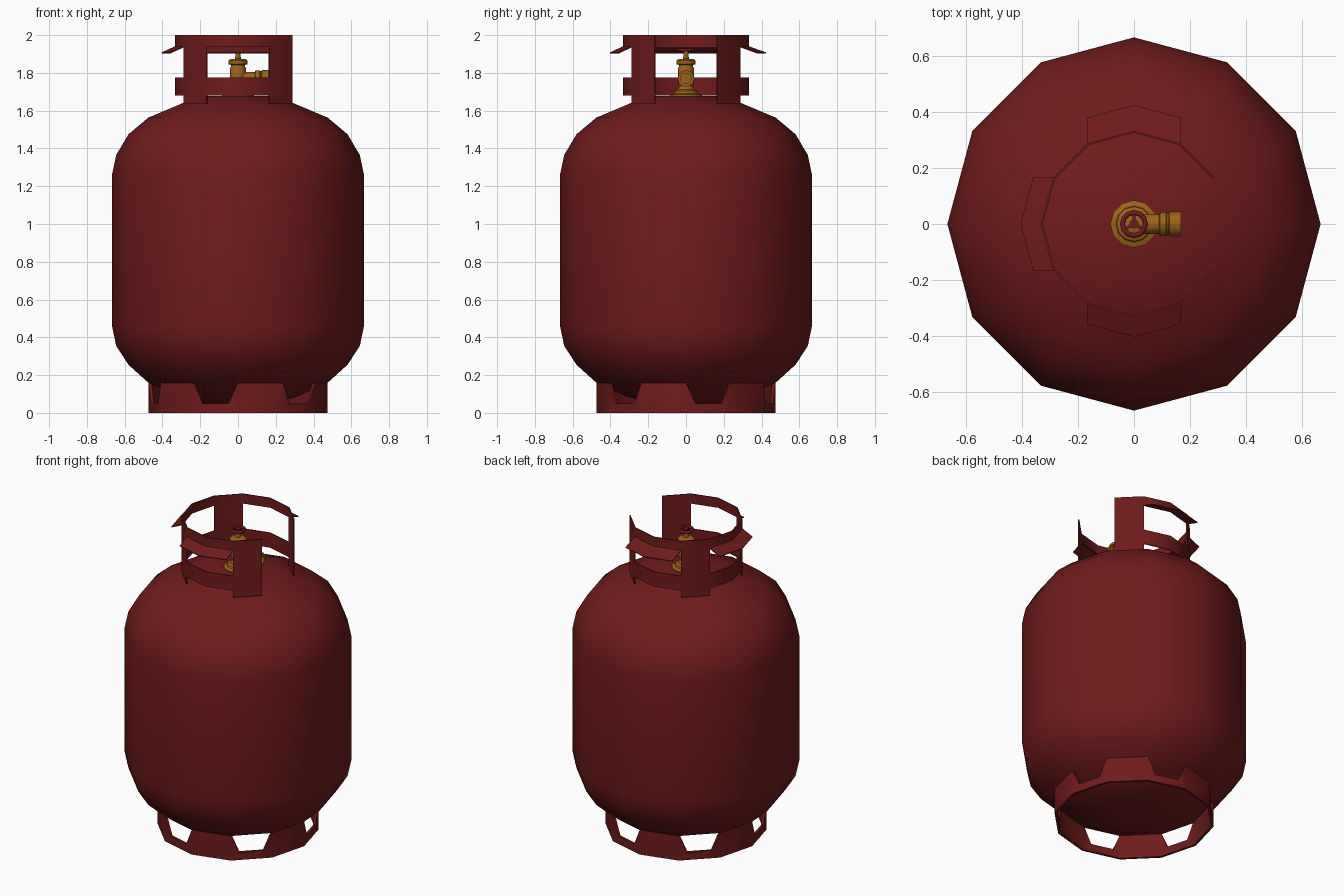
import bpy, bmesh
from math import sin, cos, radians
from mathutils import Matrix, Vector

if "Cube" in bpy.data.objects:
    bpy.data.objects.remove(bpy.data.objects["Cube"])


def material(name, rgb):
    m = bpy.data.materials.new(name)
    m.diffuse_color = (*rgb, 1)
    m.use_nodes = True
    m.node_tree.nodes["Principled BSDF"].inputs["Base Color"].default_value = m.diffuse_color
    return m


RED = material("red_paint", (0.16, 0.011, 0.011))
BRASS = material("brass", (0.33, 0.125, 0.01))


def finish(bm, name, mat, thickness=0, angle=35):
    bmesh.ops.remove_doubles(bm, verts=bm.verts, dist=1e-5)
    mesh = bpy.data.meshes.new(name)
    bm.to_mesh(mesh)
    bm.free()
    ob = bpy.data.objects.new(name, mesh)
    bpy.context.collection.objects.link(ob)
    mesh.materials.append(mat)
    bpy.ops.object.select_all(action='DESELECT')
    ob.select_set(True)
    bpy.context.view_layer.objects.active = ob
    if thickness:
        mod = ob.modifiers.new("sheet", 'SOLIDIFY')
        mod.thickness = thickness
        mod.offset = -1
        mod.use_even_offset = True
        bpy.ops.object.modifier_apply(modifier=mod.name)
    bpy.ops.object.shade_smooth_by_angle(angle=radians(angle))
    return ob


def lathe(name, profile, mat, sides=12, matrix=Matrix()):
    """Closed solid of revolution from (radius, height) points, bottom to top."""
    bm = bmesh.new()
    rings = []
    for r, z in profile:
        rings.append([bm.verts.new(matrix @ Vector((r * cos(radians(a * 360 / sides)),
                                                    r * sin(radians(a * 360 / sides)), z)))
                      for a in range(sides)])
    for lo, hi in zip(rings, rings[1:]):
        for i in range(sides):
            j = (i + 1) % sides
            bm.faces.new((lo[i], lo[j], hi[j], hi[i]))
    bm.faces.new(rings[0][::-1])
    bm.faces.new(rings[-1])
    return finish(bm, name, mat)


def rim(r, i):
    """Corner i of a twelve-sided ring."""
    return Vector((r * cos(radians(30 * i)), r * sin(radians(30 * i)), 0))


def face(bm, points):
    bm.faces.new([bm.verts.new(p) for p in points])


UP = Vector((0, 0, 1))

# Tank body
lathe("tank_body", [(0.17, 0.045), (0.31, 0.085), (0.475, 0.16), (0.58, 0.255),
                    (0.645, 0.355), (0.667, 0.46), (0.667, 1.26), (0.645, 1.365),
                    (0.58, 1.475), (0.475, 1.563), (0.30, 1.637), (0.17, 1.677)], RED)

# Foot ring with a trapezoid notch in every other side
bm = bmesh.new()
for i in range(12):
    a, b = rim(0.473, i), rim(0.473, i + 1)
    at, bt = a + UP * 0.16, b + UP * 0.16
    if i % 2:
        face(bm, (a, b, bt, at))
    else:
        p = a.lerp(b, 0.21) + UP * 0.05
        q = a.lerp(b, 0.79) + UP * 0.05
        face(bm, (a, b, q, p))
        face(bm, (a, p, at))
        face(bm, (b, bt, q))
finish(bm, "foot_ring", RED, 0.015)

# Collar: posts and window sides, open towards +x
bm = bmesh.new()
levels = (1.635, 1.68, 1.775, 1.94, 2.0)
posts = (1, 4, 7, 10)
for i in range(1, 11):
    a, b = rim(0.333, i), rim(0.333, i + 1)
    for k in range(4):
        if i in posts or k in (1, 3):
            lo, hi = UP * levels[k], UP * levels[k + 1]
            face(bm, (a + lo, b + lo, b + hi, a + hi))
finish(bm, "collar", RED, 0.007)

# Flaps folded outwards from the top of each collar window
for name, first, reach in (("back_flap", 2, (0, 0.092)),
                           ("left_flap", 5, (-0.072, 0)),
                           ("front_flap", 8, (0, -0.07))):
    bm = bmesh.new()
    out = Vector((*reach, -0.033))
    for i in (first, first + 1):
        a, b = rim(0.333, i) + UP * 1.941, rim(0.333, i + 1) + UP * 1.941
        face(bm, (a, a + out, b + out, b))
    finish(bm, name, RED, 0.006)

# Valve body, base flange and cap
lathe("valve_body", [(0.085, 1.67), (0.085, 1.685), (0.065, 1.692), (0.062, 1.704),
                     (0.045, 1.712), (0.036, 1.73), (0.042, 1.745), (0.042, 1.825),
                     (0.036, 1.835), (0.036, 1.842), (0.05, 1.846), (0.05, 1.865),
                     (0.04, 1.873), (0.015, 1.875), (0.013, 1.915)], BRASS)

# Side outlet with its nut
to_x = Matrix.Translation((0, 0, 1.77)) @ Matrix.Rotation(radians(90), 4, 'Y')
lathe("valve_outlet", [(0.036, 0.0), (0.036, 0.09), (0.043, 0.093), (0.043, 0.115),
                       (0.040, 0.118), (0.040, 0.123), (0.044, 0.127), (0.044, 0.168),
                       (0.028, 0.168), (0.028, 0.14)], BRASS, matrix=to_x)

# Handwheel: rim, hub and spokes
bpy.ops.mesh.primitive_torus_add(major_segments=12, minor_segments=6, major_radius=0.041,
                                 minor_radius=0.009, location=(0, 0, 1.922))
wheel = bpy.context.object
wheel.name = "handwheel_rim"
wheel.data.materials.append(RED)
bpy.ops.object.shade_smooth_by_angle(angle=radians(61))
lathe("handwheel_hub", [(0.016, 1.912), (0.016, 1.93)], RED)
for n in range(3):
    bm = bmesh.new()
    bmesh.ops.create_cube(bm, size=1, matrix=Matrix.Rotation(radians(90 + 120 * n), 4, 'Z')
                          @ Matrix.Translation((0.025, 0, 1.922))
                          @ Matrix.Diagonal((0.035, 0.01, 0.008, 1)))
    finish(bm, f"handwheel_spoke_{n + 1}", RED)
